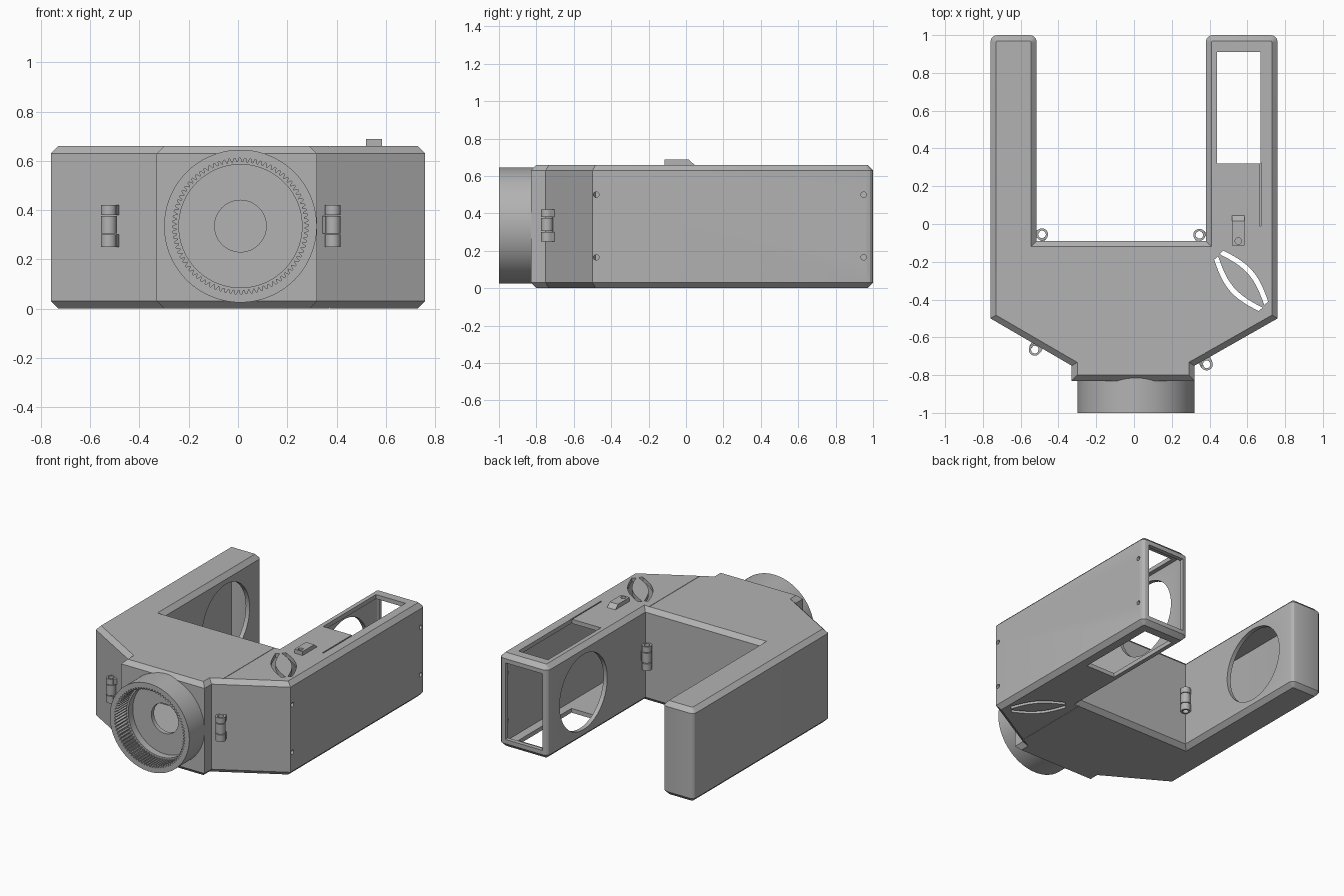
import bpy, bmesh, math
from mathutils import Vector

cube = bpy.data.objects.get("Cube")
if cube:
    bpy.data.objects.remove(cube)

grey = bpy.data.materials.new("plain grey")
grey.use_nodes = True
colour = (0.45, 0.45, 0.45, 1)
grey.diffuse_color = colour
grey.node_tree.nodes["Principled BSDF"].inputs["Base Color"].default_value = colour


def loft(name, rings, closed=False):
    """Skin a list of equal rings; cap the ends, or join last to first."""
    bm = bmesh.new()
    loops = [[bm.verts.new(p) for p in ring] for ring in rings]
    n = len(loops[0])
    pairs = list(zip(loops, loops[1:])) + ([(loops[-1], loops[0])] if closed else [])
    for a, b in pairs:
        for i in range(n):
            j = (i + 1) % n
            bm.faces.new((a[i], a[j], b[j], b[i]))
    if not closed:
        bm.faces.new(loops[0][::-1])
        bm.faces.new(loops[-1])
    bmesh.ops.recalc_face_normals(bm, faces=bm.faces)
    mesh = bpy.data.meshes.new(name)
    bm.to_mesh(mesh)
    bm.free()
    mesh.materials.append(grey)
    obj = bpy.data.objects.new(name, mesh)
    bpy.context.collection.objects.link(obj)
    return obj


def level(points, z):
    return [(p[0], p[1], z) for p in points]


def prism(name, points, z0, z1):
    return loft(name, [level(points, z0), level(points, z1)])


def box(name, x0, x1, y0, y1, z0, z1):
    return prism(name, [(x0, y0), (x1, y0), (x1, y1), (x0, y1)], z0, z1)


def circle(r, n):
    return [(r * math.cos(math.tau * i / n), r * math.sin(math.tau * i / n)) for i in range(n)]


def cut(target, cutter):
    mod = target.modifiers.new("cut", 'BOOLEAN')
    mod.operation, mod.solver, mod.object = 'DIFFERENCE', 'EXACT', cutter
    bpy.context.view_layer.objects.active = target
    bpy.ops.object.modifier_apply(modifier=mod.name)
    bpy.data.objects.remove(cutter)


def smooth(obj):
    bpy.ops.object.select_all(action='DESELECT')
    obj.select_set(True)
    bpy.context.view_layer.objects.active = obj
    bpy.ops.object.shade_smooth_by_angle(angle=math.radians(25))


def offset(points, d):
    """Shrink a counter-clockwise outline by d with mitred corners."""
    out = []
    for i, p in enumerate(points):
        p = Vector(p)
        a = (p - Vector(points[i - 1])).normalized()
        b = (Vector(points[(i + 1) % len(points)]) - p).normalized()
        na, nb = Vector((-a.y, a.x)), Vector((-b.y, b.x))
        out.append(p + (na + nb) * d / (1 + na.dot(nb)))
    return out


def arm_end(x0, x1, r=0.035):
    """Rounded rear end of an arm, from its +x side to its -x side."""
    pts = []
    for cx, start in ((x1 - r, 0), (x0 + r, 90)):
        for k in range(4):
            a = math.radians(start + 30 * k)
            pts.append((cx + r * math.cos(a), 1 - r + r * math.sin(a)))
    return pts


# Hollow U-shaped housing with chamfered rims
H, C = 0.66, 0.03
outline = [(-0.33, -0.83), (0.32, -0.83), (0.32, -0.75), (0.76, -0.5)]
outline += arm_end(0.38, 0.76) + [(0.38, -0.09), (-0.515, -0.09)]
outline += arm_end(-0.76, -0.515) + [(-0.76, -0.5), (-0.33, -0.75)]
inner = offset(outline, C)
housing = loft("housing", [level(inner, 0), level(outline, C),
                           level(outline, H - C), level(inner, H)])
cut(housing, prism("cavity", inner, C, H - C))

# Openings in the right-hand arm: top and bottom window, rear port, thin slot
cut(housing, box("window", 0.44, 0.67, 0.32, 0.91, -0.1, 0.8))
cut(housing, box("rear_port", 0.42, 0.71, 0.9, 1.1, 0.06, 0.6))
cut(housing, box("slot", 0.664, 0.672, -0.01, 0.325, 0.6, 0.8))

# Round openings facing each other, through both inner walls
cut(housing, loft("round_opening", [[(x, 0.6 + a, 0.33 + b) for a, b in circle(0.265, 64)]
                                    for x in (-0.57, 0.425)]))

# Lens hole in the front wall
cut(housing, loft("lens_hole", [[(0.01 + a, y, 0.335 + b) for a, b in circle(0.105, 48)]
                                for y in (-0.9, -0.78)]))

# Screw holes in the outer wall
for y in (-0.48, 0.95):
    for z in (0.165, 0.5):
        cut(housing, loft("screw_hole", [[(x, y + a, z + b) for a, b in circle(0.015, 16)]
                                         for x in (0.7, 0.8)]))

# Pair of curved slits, right through
for start, end, side in (((0.463, -0.15), (0.7, -0.42), 1), ((0.435, -0.18), (0.67, -0.452), -1)):
    s, e = Vector(start), Vector(end)
    along = (e - s).normalized()
    across = Vector((-along.y, along.x)) * side
    mid = [s.lerp(e, t / 12) + across * 0.045 * math.sin(math.pi * t / 12) for t in range(13)]
    strip = [p + across * 0.014 for p in mid] + [p - across * 0.014 for p in reversed(mid)]
    cut(housing, prism("slit", strip, -0.1, 0.8))

# Shallow seam between the two shells
cut(housing, box("seam", 0.369, 0.372, -0.9, -0.05, H - 0.004, 0.8))
cut(housing, box("seam", 0.369, 0.372, -0.9, -0.05, -0.1, 0.004))
smooth(housing)

# Lens barrel with a toothed inner ring
N = 320


def barrel_ring(y, r, tooth=0):
    return [(0.01 + a * (1 + tooth * (i % 4 < 2)), y, 0.335 + b * (1 + tooth * (i % 4 < 2)))
            for i, (a, b) in enumerate(circle(r, N))]


barrel = loft("lens_barrel", [barrel_ring(-1, 0.31), barrel_ring(-0.805, 0.31),
                              barrel_ring(-0.805, 0.25), barrel_ring(-0.88, 0.25),
                              barrel_ring(-0.88, 0.26, 0.06), barrel_ring(-1, 0.26, 0.06)], True)
smooth(barrel)

# Hinges: three hollow knuckles each, with short leaves into the wall
hinges = [("rear_right", -0.487, -0.055, (-1, -1)), ("rear_left", 0.346, -0.058, (1, -1)),
          ("front_right", -0.525, -0.665, (0.5, 0.87)), ("front_left", 0.385, -0.743, (-0.5, 0.87))]
for label, x, y, facing in hinges:
    c, n = Vector((x, y)), Vector(facing).normalized()
    t = Vector((-n.y, n.x))
    for k, (z0, z1) in enumerate(((0.25, 0.3), (0.305, 0.375), (0.38, 0.42))):
        big, small = ([c + Vector(p) for p in circle(r, 32)] for r in (0.032, 0.02))
        smooth(loft(label + "_knuckle", [level(big, z0), level(big, z1),
                                         level(small, z1), level(small, z0)], True))
        m = c + n * 0.018 + t * (0.026 if k == 1 else -0.026)
        leaf = [m + n * a * 0.018 + t * b * 0.008 for a, b in ((-1, -1), (1, -1), (1, 1), (-1, 1))]
        prism(label + "_leaf", leaf, z0, z1)

# Sliding switch on top with a ramped rear end and a small dimple
side = [(-0.115, H - 0.01), (0.045, H - 0.01), (0.045, H), (0.015, H + 0.028), (-0.115, H + 0.028)]
switch = loft("top_switch", [[(x, y, z) for y, z in side] for x in (0.52, 0.585)])
cut(switch, prism("dimple", [(0.552 + a, -0.09 + b) for a, b in circle(0.017, 24)], H + 0.01, 0.8))
